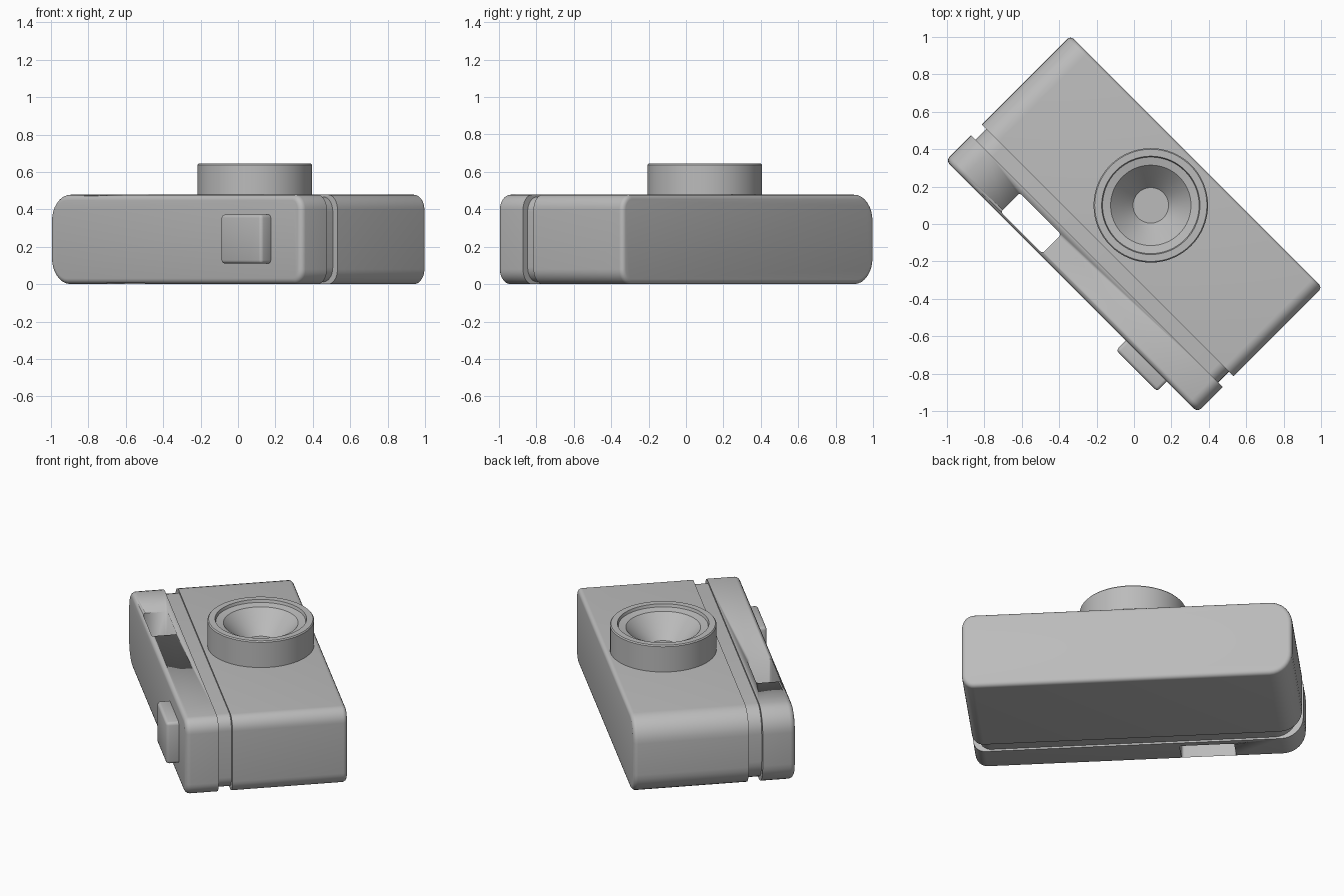
import bpy, bmesh
from math import pi, sin, cos
from mathutils import Matrix

if "Cube" in bpy.data.objects:
    bpy.data.objects.remove(bpy.data.objects["Cube"])

grey = bpy.data.materials.new("plain grey")
grey.use_nodes = True
colour = (0.5, 0.5, 0.5, 1)
grey.diffuse_color = colour
grey.node_tree.nodes["Principled BSDF"].inputs["Base Color"].default_value = colour

TURN = Matrix.Rotation(-pi / 4, 4, "Z")   # the body lies diagonally
HEIGHT, HALF = 0.478, 0.952


def finish(name, bm, angle=0.6):
    bmesh.ops.recalc_face_normals(bm, faces=bm.faces)
    mesh = bpy.data.meshes.new(name)
    bm.to_mesh(mesh)
    bm.free()
    obj = bpy.data.objects.new(name, mesh)
    bpy.context.collection.objects.link(obj)
    mesh.materials.append(grey)
    obj.matrix_world = TURN
    bpy.ops.object.select_all(action="DESELECT")
    obj.select_set(True)
    bpy.context.view_layer.objects.active = obj
    bpy.ops.object.shade_smooth_by_angle(angle=angle)
    return obj


def section(inset_x, inset_z):
    """Rounded outline of the case: softer at the left end than the right."""
    hx, hz = HALF - inset_x, HEIGHT / 2 - inset_z
    corners = [(1, 1, 0.07, 0.08), (-1, 1, 0.13, 0.14),
               (-1, -1, 0.13, 0.14), (1, -1, 0.07, 0.08)]
    pts = []
    for i, (sx, sz, rx, rz) in enumerate(corners):
        for k in range(9):
            a = (i + k / 8) * pi / 2
            pts.append((sx * (hx - rx) + rx * cos(a),
                        HEIGHT / 2 + sz * (hz - rz) + rz * sin(a)))
    return pts


def slab(name, y0, y1, inset_x=0, inset_z=0, round_y=None, radius=0.025):
    """Extrude the outline from y0 to y1 and round the rim at round_y."""
    bm = bmesh.new()
    base = bm.faces.new([bm.verts.new((x, y0, z)) for x, z in section(inset_x, inset_z)])
    new = bmesh.ops.extrude_face_region(bm, geom=[base])["geom"]
    bmesh.ops.translate(bm, vec=(0, y1 - y0, 0),
                        verts=[v for v in new if isinstance(v, bmesh.types.BMVert)])
    if round_y is not None:
        rim = [e for e in bm.edges if all(abs(v.co.y - round_y) < 1e-4 for v in e.verts)]
        bmesh.ops.bevel(bm, geom=rim, offset=radius, segments=4, profile=0.5,
                        affect="EDGES")
    return finish(name, bm)


def block(name, lo, hi, radius, upright_only=False):
    bm = bmesh.new()
    bmesh.ops.create_cube(bm, size=1)
    for v in bm.verts:
        v.co = [(a + b) / 2 + c * (b - a) for a, b, c in zip(lo, hi, v.co)]
    edges = [e for e in bm.edges if not upright_only
             or abs(e.verts[0].co.z - e.verts[1].co.z) > 0.01]
    bmesh.ops.bevel(bm, geom=edges, offset=radius, segments=3, profile=0.5,
                    affect="EDGES")
    return finish(name, bm)


# case: main body, recessed seam and top plate
slab("main_body", -0.2, 0.472, round_y=0.472)
slab("seam", -0.3, -0.18, 0.035, 0.012)
plate = slab("top_plate", -0.472, -0.28, round_y=-0.472, radius=0.03)

# viewfinder opening through the top plate
cutter = block("opening_cutter", (-0.55, -0.458, -0.2), (-0.235, -0.315, 0.8), 0.015, True)
cutter.hide_render = True
cut = plate.modifiers.new("opening", "BOOLEAN")
cut.operation, cut.object, cut.solver = "DIFFERENCE", cutter, "EXACT"
bpy.context.view_layer.objects.active = plate
bpy.ops.object.modifier_apply(modifier=cut.name)
bpy.data.objects.remove(cutter)

# shutter button
block("shutter_button", (0.41, -0.545, 0.11), (0.72, -0.44, 0.372), 0.018)

# lens barrel with a stepped rim and a conical bowl
profile = [(0.306, 0.46), (0.306, 0.638), (0.3, 0.645), (0.263, 0.645), (0.258, 0.628),
           (0.215, 0.62), (0.15, 0.55), (0.095, 0.49), (0, 0.49)]
bm = bmesh.new()
verts = [bm.verts.new((r, 0, z)) for r, z in profile]
edges = [bm.edges.new(pair) for pair in zip(verts, verts[1:])]
bmesh.ops.spin(bm, geom=verts + edges, cent=(0, 0, 0), axis=(0, 0, 1),
               angle=2 * pi, steps=64)
bmesh.ops.remove_doubles(bm, verts=bm.verts, dist=1e-4)
bmesh.ops.translate(bm, vec=(-0.007, 0.134, 0), verts=bm.verts)
finish("lens", bm, 0.4)
